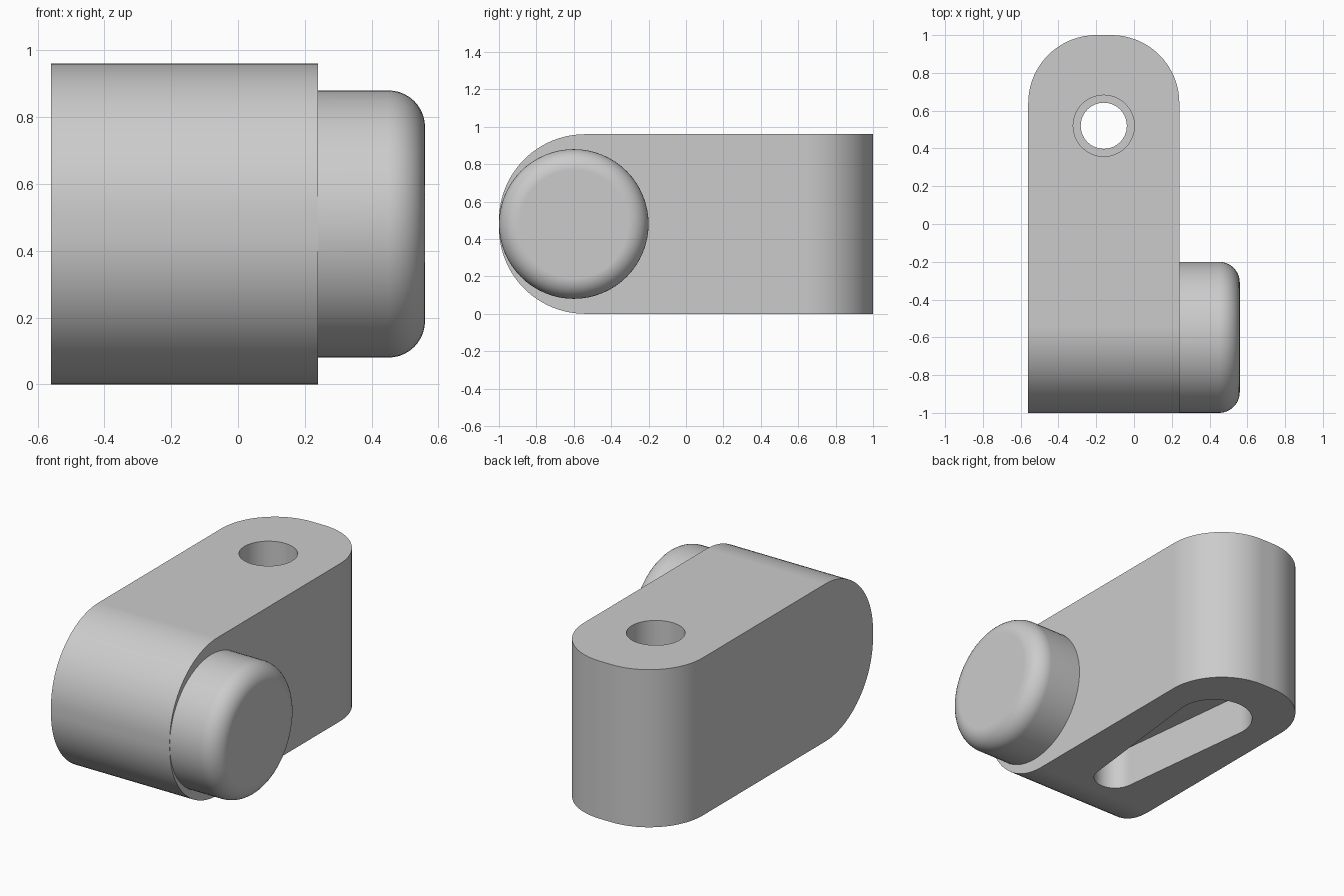
import bpy, bmesh, math
from mathutils import Matrix

old = bpy.data.objects.get("Cube")
if old:
    bpy.data.objects.remove(old, do_unlink=True)

grey = bpy.data.materials.new("plain_grey")
grey.use_nodes = True
COLOUR = (0.6, 0.6, 0.6, 1)
grey.diffuse_color = COLOUR
grey.node_tree.nodes["Principled BSDF"].inputs["Base Color"].default_value = COLOUR


def make_object(name, bm):
    bmesh.ops.recalc_face_normals(bm, faces=bm.faces)
    mesh = bpy.data.meshes.new(name)
    bm.to_mesh(mesh)
    bm.free()
    mesh.materials.append(grey)
    obj = bpy.data.objects.new(name, mesh)
    bpy.context.collection.objects.link(obj)
    return obj


def select(obj):
    bpy.ops.object.select_all(action='DESELECT')
    obj.select_set(True)
    bpy.context.view_layer.objects.active = obj


def finish(obj):
    select(obj)
    bpy.ops.object.shade_smooth_by_angle(angle=math.radians(30))
    normals = obj.modifiers.new("even_normals", 'WEIGHTED_NORMAL')
    normals.keep_sharp = True


def round_edges(bm, test, radius, segments):
    edges = [e for e in bm.edges if test(e.verts[0].co, e.verts[1].co)]
    bmesh.ops.bevel(bm, geom=edges, offset=radius, offset_type='OFFSET',
                    segments=segments, profile=0.5, affect='EDGES')


def cylinder(radius, depth, matrix):
    bm = bmesh.new()
    bmesh.ops.create_cone(bm, cap_ends=True, segments=64, radius1=radius,
                          radius2=radius, depth=depth, matrix=matrix)
    return bm


def cut(obj, cutter):
    cutter.hide_render = True
    mod = obj.modifiers.new("cut", 'BOOLEAN')
    mod.operation = 'DIFFERENCE'
    mod.solver = 'EXACT'
    mod.object = cutter
    select(obj)
    bpy.ops.object.modifier_apply(modifier=mod.name)
    bpy.data.objects.remove(cutter, do_unlink=True)


# Body: block with a round front nose and rounded back corners
MID_X, HEIGHT = -0.16, 0.96
bm = bmesh.new()
bmesh.ops.create_cube(bm, size=1, matrix=Matrix.Translation((MID_X, 0, HEIGHT / 2))
                      @ Matrix.Diagonal((0.8, 2, HEIGHT, 1)))
round_edges(bm, lambda a, b: a.y < -0.99 and b.y < -0.99 and abs(a.z - b.z) < 0.01, 0.46, 24)
round_edges(bm, lambda a, b: a.y > 0.99 and b.y > 0.99 and abs(a.x - b.x) < 0.01, 0.36, 20)
body = make_object("body", bm)

# Stepped bore: wide from the top, narrower below the ledge
HOLE_Y, LEDGE = 0.52, 0.5
cut(body, make_object("wide_bore", cylinder(
    0.162, 1, Matrix.Translation((MID_X, HOLE_Y, LEDGE + 0.5)))))
cut(body, make_object("narrow_bore", cylinder(
    0.122, 0.6, Matrix.Translation((MID_X, HOLE_Y, 0.3)))))

# Tapered pocket in the underside, wide end under the bore
FRONT_Y, WIDE, NARROW, DEPTH = -0.36, 0.22, 0.12, 0.25
lean = math.asin((WIDE - NARROW) / (HOLE_Y - FRONT_Y))
outline = []
for centre, radius, start, end in ((HOLE_Y, WIDE, -lean, math.pi + lean),
                                   (FRONT_Y, NARROW, math.pi + lean, 2 * math.pi - lean)):
    for i in range(33):
        t = start + (end - start) * i / 32
        outline.append((MID_X + radius * math.cos(t), centre + radius * math.sin(t)))
bm = bmesh.new()
base = bm.faces.new([bm.verts.new((x, y, -0.1)) for x, y in outline])
top = bmesh.ops.extrude_face_region(bm, geom=[base])["geom"]
bmesh.ops.translate(bm, vec=(0, 0, DEPTH + 0.1),
                    verts=[v for v in top if isinstance(v, bmesh.types.BMVert)])
cut(body, make_object("pocket_cutter", bm))
finish(body)

# Side knob: short cylinder with a rounded outer rim
bm = cylinder(0.4, 0.32, Matrix.Translation((0.4, -0.6, 0.48)) @ Matrix.Rotation(math.pi / 2, 4, 'Y'))
round_edges(bm, lambda a, b: a.x > 0.55 and b.x > 0.55, 0.11, 10)
finish(make_object("side_knob", bm))
